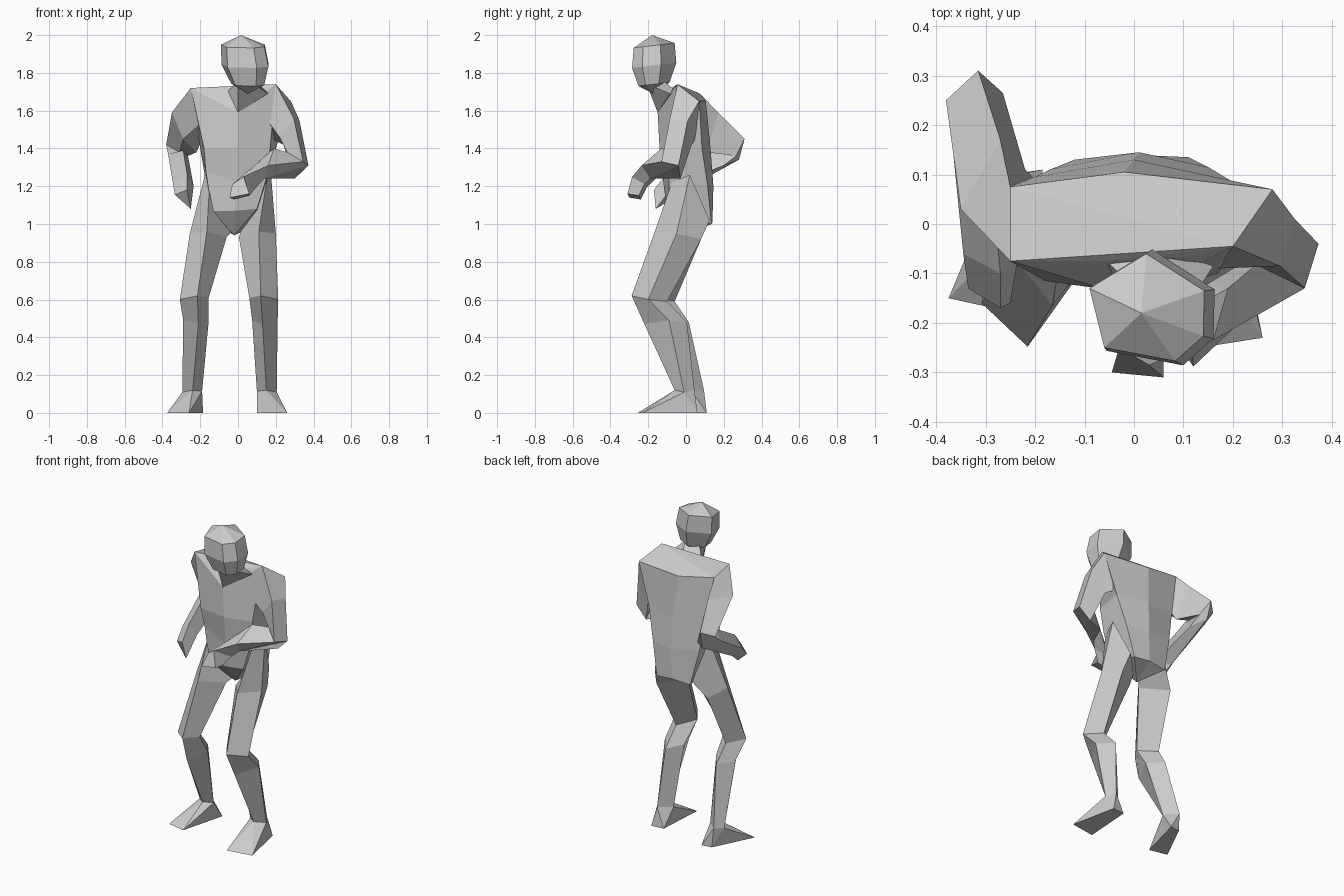
import bpy
import bmesh
from mathutils import Vector

default_cube = bpy.data.objects.get("Cube")
if default_cube:
    bpy.data.objects.remove(default_cube, do_unlink=True)

# One plain grey for the whole figure
grey = bpy.data.materials.new("plain grey")
grey.use_nodes = True
grey.diffuse_color = (.6, .6, .6, 1)
shader = grey.node_tree.nodes["Principled BSDF"]
shader.inputs["Base Color"].default_value = grey.diffuse_color
shader.inputs["Roughness"].default_value = .8


def finish(name, bm):
    """Turn a bmesh into a flat-shaded object."""
    bmesh.ops.recalc_face_normals(bm, faces=bm.faces)
    mesh = bpy.data.meshes.new(name)
    bm.to_mesh(mesh)
    bm.free()
    mesh.materials.append(grey)
    obj = bpy.data.objects.new(name, mesh)
    bpy.context.collection.objects.link(obj)
    return obj


def cap(bm, ring, tip):
    """Close a ring with one face, or with a fan to a tip point."""
    if tip is None:
        bm.faces.new(ring)
        return
    point = bm.verts.new(tip)
    for a, b in zip(ring, ring[1:] + ring[:1]):
        bm.faces.new((a, b, point))


def loft(name, rings, start_tip=None, end_tip=None):
    """Skin a chain of cross-sections that share a point order."""
    bm = bmesh.new()
    loops = [[bm.verts.new(p) for p in ring] for ring in rings]
    for low, high in zip(loops, loops[1:]):
        count = len(low)
        for i in range(count):
            j = (i + 1) % count
            bm.faces.new((low[i], low[j], high[j], high[i]))
    cap(bm, loops[0], start_tip)
    cap(bm, loops[-1], end_tip)
    return finish(name, bm)


def hull(name, points):
    """Wrap a convex skin around a few points."""
    bm = bmesh.new()
    for p in points:
        bm.verts.new(p)
    bmesh.ops.convex_hull(bm, input=bm.verts)
    return finish(name, bm)


# Torso: left front, left back, spine, right back, right front, breastbone
shoulders = [(.20, -.045, 1.74), (.28, .07, 1.65), (-.02, .105, 1.65),
             (-.25, .075, 1.69), (-.25, -.075, 1.72), (0, -.15, 1.59)]
chest = [(.17, -.1, 1.4), (.2, .085, 1.4), (0, .13, 1.4),
         (-.2, .095, 1.4), (-.18, -.115, 1.4), (0, -.14, 1.4)]
waist = [(.15, -.09, 1.24), (.15, .115, 1.2), (.01, .145, 1.2),
         (-.17, .11, 1.22), (-.17, -.09, 1.28), (0, -.12, 1.22)]
hips = [(.1, -.09, 1.08), (.11, .135, 1), (0, .14, 1.01),
        (-.12, .13, 1), (-.14, -.09, 1.07), (-.02, -.1, 1.07)]
loft("torso", [shoulders, chest, waist, hips], end_tip=(-.02, 0, .94))

# Flat top of the shoulders, dropping to the breastbone in front
hull("collar", shoulders + [(-.055, -.075, 1.715), (.12, -.065, 1.72)])

# Neck, leaning forward out of the collar
neck_base = [(0, -.15, 1.59), (.16, -.085, 1.69), (.06, -.05, 1.7), (-.055, -.075, 1.7)]
throat = [(0, -.2, 1.72), (.1, -.18, 1.73), (.09, -.12, 1.76), (0, -.13, 1.76)]
loft("neck", [neck_base, throat])

# Head: one six-sided outline, scaled and shifted at brow, cheek and jaw
outline = [(-.09, -.13), (-.06, -.25), (.083, -.277),
           (.14, -.227), (.142, -.135), (.025, -.06)]
middle = Vector((.03, -.17))


def head_ring(height, scale, shift):
    ring = []
    for p in outline:
        offset = (Vector(p) - middle) * scale
        tilt = .12 * offset.y
        ring.append((middle.x + shift + offset.x, middle.y + offset.y, height + tilt))
    return ring


loft("head",
     [head_ring(1.945, 1, 0), head_ring(1.84, 1.08, .012), head_ring(1.74, .76, .025)],
     start_tip=(.015, -.18, 2), end_tip=(.05, -.175, 1.69))

# Left arm, bent across the belly
left_arm = [
    [(.20, -.045, 1.74), (.28, .07, 1.65), (.18, .05, 1.45), (.17, -.09, 1.53)],
    [(.295, -.085, 1.56), (.325, .01, 1.55), (.24, .03, 1.42), (.22, -.07, 1.46)],
    [(.345, -.13, 1.33), (.373, -.04, 1.31), (.3, -.03, 1.24), (.26, -.07, 1.38)],
    [(.16, -.235, 1.31), (.14, -.19, 1.24), (.15, -.12, 1.28), (.19, -.13, 1.4)],
]
left_hand = [
    [(.03, -.285, 1.25), (.11, -.22, 1.21), (.02, -.21, 1.19), (-.03, -.25, 1.21)],
    [(.06, -.31, 1.16), (.06, -.25, 1.15), (-.02, -.24, 1.13), (-.045, -.3, 1.14)],
]
loft("left_arm", left_arm + left_hand)

# Right arm, elbow swung back and hand beside the hip
right_arm = [
    [(-.25, -.075, 1.72), (-.25, .075, 1.69), (-.19, .08, 1.45), (-.2, -.08, 1.53)],
    [(-.35, .03, 1.59), (-.27, .17, 1.59), (-.22, .11, 1.38), (-.29, .03, 1.45)],
    [(-.38, .25, 1.42), (-.315, .31, 1.45), (-.265, .265, 1.36), (-.31, .16, 1.38)],
    [(-.37, .19, 1.37), (-.31, .28, 1.34), (-.255, .2, 1.31), (-.29, .11, 1.39)],
]
right_hand = [
    [(-.345, -.06, 1.22), (-.3, -.03, 1.17), (-.235, -.07, 1.2), (-.27, -.1, 1.27)],
    [(-.335, -.13, 1.155), (-.28, -.11, 1.11), (-.25, -.16, 1.08), (-.27, -.17, 1.18)],
]
loft("right_arm", right_arm + right_hand)

# Leg sections: front, outer, back, inner
leg = [
    [(.15, -.075, 1.22), (.175, .02, 1.26), (.13, .125, 1.02), (.02, .02, .97)],
    [(.11, -.165, .96), (.2, -.05, .95), (.15, .08, .92), (.005, -.03, .93)],
    [(.12, -.288, .62), (.213, -.2, .6), (.14, -.1, .59), (.06, -.2, .61)],
    [(.13, -.22, .47), (.21, -.09, .49), (.14, .005, .48), (.075, -.09, .49)],
    [(.15, -.06, .12), (.205, -.01, .11), (.17, .045, .12), (.1, -.02, .115)],
]
# The right leg is the mirrored left leg, stepped outward and back
stance = [(0, 0), (-.055, 0), (-.095, .04), (-.08, .01), (-.09, .05)]
right_leg = [[(-x + dx, y + dy, z) for x, y, z in ring]
             for ring, (dx, dy) in zip(leg, stance)]
loft("left_leg", leg)
loft("right_leg", right_leg)

# Feet: wedges from the ankle to two toe corners and two heel corners
hull("left_foot", leg[-1] + [(.26, -.23, 0), (.1, -.255, 0), (.2, .06, 0), (.12, .05, 0)])
hull("right_foot", right_leg[-1]
     + [(-.375, -.15, 0), (-.26, -.175, 0), (-.185, .11, 0), (-.25, .1, 0)])
